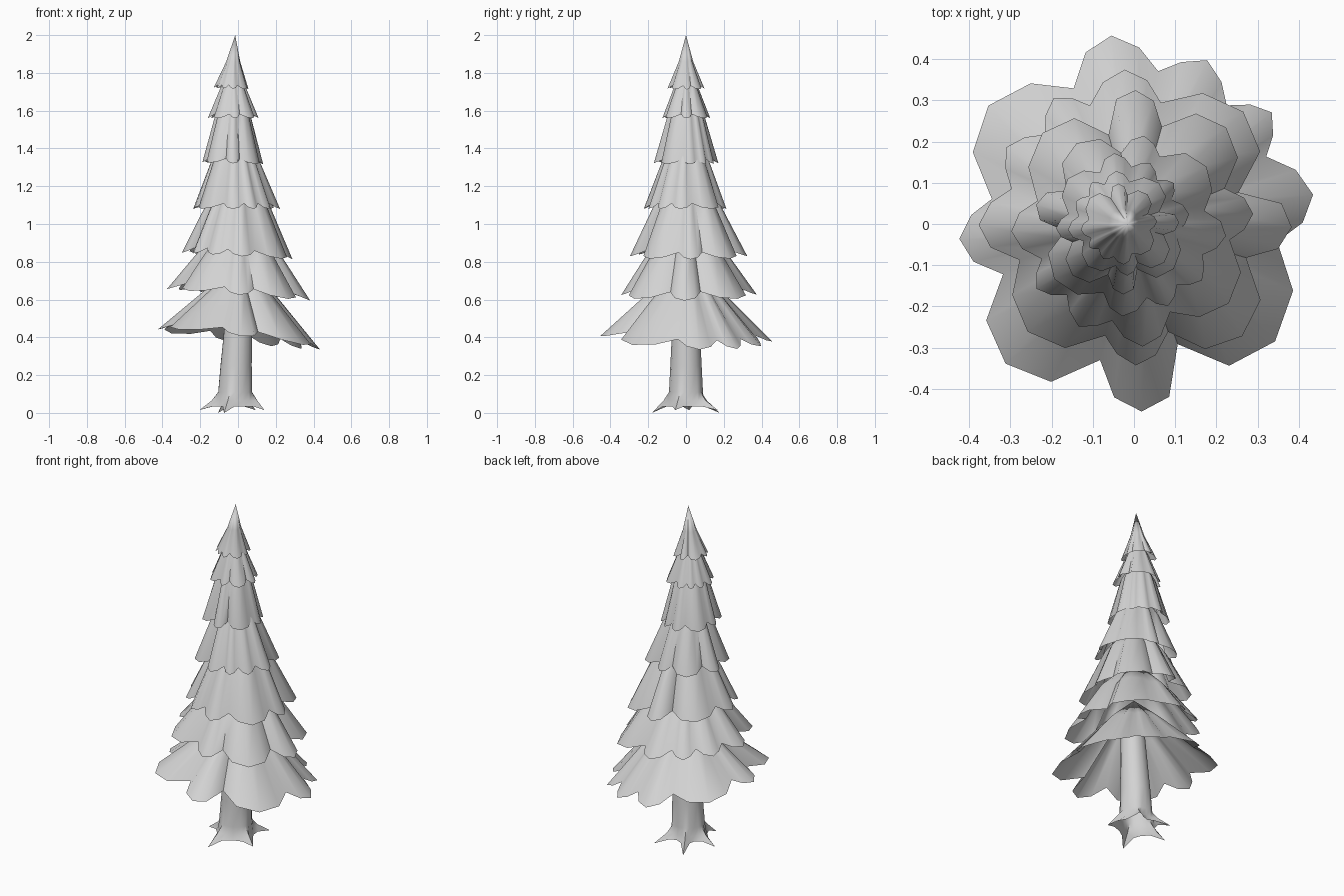
import bpy
import bmesh
import math
from mathutils import Vector

cube = bpy.data.objects.get("Cube")
if cube:
    bpy.data.objects.remove(cube, do_unlink=True)

GREY = (0.65, 0.65, 0.65, 1.0)
grey = bpy.data.materials.new("pale grey")
grey.diffuse_color = GREY
grey.use_nodes = True
grey.node_tree.nodes["Principled BSDF"].inputs["Base Color"].default_value = GREY


def polar(radius, angle, z, centre=(0, 0)):
    a = math.radians(angle)
    return Vector((centre[0] + radius * math.cos(a), centre[1] + radius * math.sin(a), z))


def loft(name, rings, tip=None):
    """Join equal rings of points with quads, with an optional point closing the top."""
    bm = bmesh.new()
    loops = [[bm.verts.new(p) for p in ring] for ring in rings]
    count = len(loops[0])
    for low, high in zip(loops, loops[1:]):
        for i in range(count):
            j = (i + 1) % count
            bm.faces.new((low[i], low[j], high[j], high[i]))
    if tip is not None:
        point = bm.verts.new(tip)
        for i in range(count):
            bm.faces.new((loops[-1][i], loops[-1][(i + 1) % count], point))
    mesh = bpy.data.meshes.new(name)
    bm.to_mesh(mesh)
    bm.free()
    mesh.materials.append(grey)
    obj = bpy.data.objects.new(name, mesh)
    bpy.context.collection.objects.link(obj)
    bpy.ops.object.select_all(action='DESELECT')
    obj.select_set(True)
    bpy.context.view_layer.objects.active = obj
    bpy.ops.object.shade_smooth_by_angle(angle=math.radians(60))
    return obj


def spans(angles):
    """Each angle with the gap to the next one round the circle."""
    return [(a, (b - a) % 360) for a, b in zip(angles, angles[1:] + angles[:1])]


# Branch lobes around one skirt: notch angle, notch radius, tip radius
LOBES = [(0, .34, .46), (55, .34, .455), (89, .31, .445), (152, .35, .44), (186, .36, .43),
         (211, .365, .435), (240, .375, .46), (273, .36, .455), (329, .35, .425)]

# Ragged hem: angle, radius and lift of each point
OUTLINE = []
for (angle, span), (_, notch, reach) in zip(spans([lobe[0] for lobe in LOBES]), LOBES):
    OUTLINE.append((angle, notch, 1.0))
    for part, size, lift in ((.22, .93, .3), (.48, 1, 0), (.75, .94, .3)):
        OUTLINE.append((angle + span * part, reach * size, lift))
MEAN = sum(r for _, r, _ in OUTLINE) / len(OUTLINE)


def skirt(name, turn, size, centre, hem_z, tilt, neck, tip, fold):
    """Open folded cone: ragged hem, folds fading up to the neck, then a tip."""
    neck_r, neck_z = neck
    middle = ((centre[0] + tip[0]) / 2, centre[1] / 2)
    hem, collar = [], []
    for angle, r, lift in OUTLINE:
        p = polar(r * size, angle + turn, 0, centre)
        p.z = hem_z + tilt[0] * p.x + tilt[1] * p.y + lift * .04 * size ** .5
        hem.append(p)
        ripple = 1 + (r / MEAN - 1) * fold
        collar.append(polar(neck_r * ripple, angle + turn, neck_z, middle))
    return loft(name, [hem, collar], Vector((tip[0], 0, tip[1])))


# Branch skirts from the bottom up
skirt("branch_skirt_1", 201, 1.0, (0, 0), .39, (-.12, -.04), (.17, .65), (0, .82), .7)
skirt("branch_skirt_2", 286, .83, (.005, .01), .625, (-.08, 0), (.205, .84), (0, 1.07), .7)
skirt("branch_skirt_3", 18, .68, (0, .015), .83, (-.06, 0), (.162, 1.10), (0, 1.34), .7)
skirt("branch_skirt_4", 97, .51, (-.01, 0), 1.08, (0, 0), (.118, 1.34), (-.02, 1.55), .6)
skirt("branch_skirt_5", 200, .375, (-.03, 0), 1.32, (-.03, 0), (.09, 1.58), (-.025, 1.75), .5)
skirt("branch_skirt_6", 290, .295, (-.025, 0), 1.56, (0, 0), (.06, 1.73), (-.025, 1.86), .5)
skirt("top_skirt", 20, .215, (-.035, 0), 1.715, (-.05, 0), (.036, 1.86), (-.015, 2.0), .5)

# Hollow trunk with pointed roots: root angle and reach
ROOTS = [(57, .2), (117, .2), (175, .19), (252, .19), (340, .165)]
BASE = (-.015, 0)
foot, arch, ankle, shin, crown = [], [], [], [], []
for k, ((angle, span), (_, reach)) in enumerate(zip(spans([r[0] for r in ROOTS]), ROOTS)):
    for part in (0, .2, .5, .8):
        a = angle + span * part
        root = part == 0
        flank = .12 if part != .5 else .1
        foot.append(polar(reach if root else flank, a, (1 - k % 2) * .015 if root else .035, BASE))
        arch.append(polar(.125 if root else .095, a, .065, BASE))
        ankle.append(polar(.09, a, .11, BASE))
        shin.append(polar(.083, a, .25, (-.01, 0)))
        crown.append(polar(.06, a, .72, (.015, 0)))
loft("trunk", [foot, arch, ankle, shin, crown])
